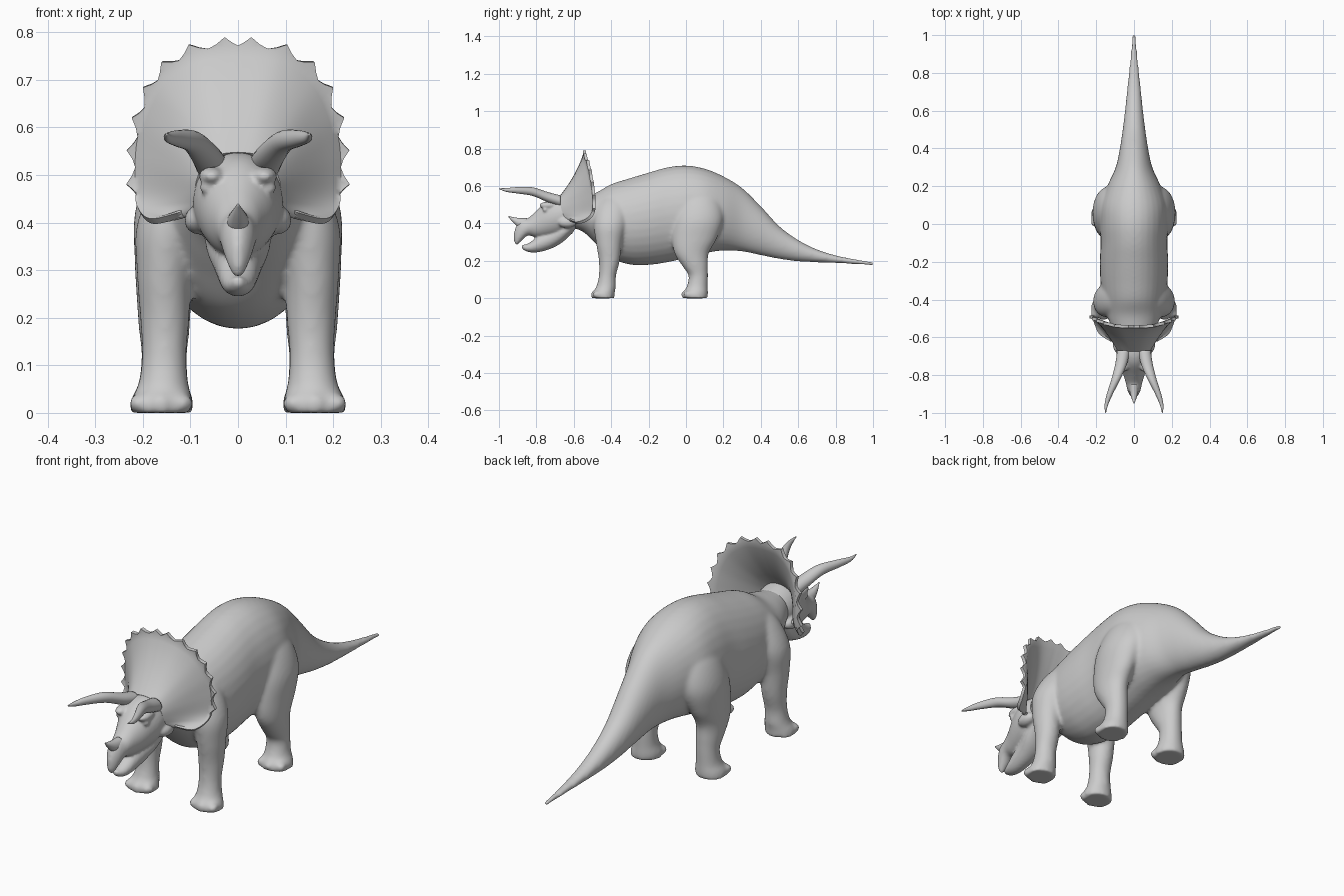
import bpy, bmesh
from mathutils import Vector, Matrix
from math import sin, cos, pi


def spline(keys, u):
    """Catmull-Rom through tuples, u in 0..len-1"""
    n = len(keys)
    i = min(int(u), n - 2)
    t = u - i
    p = [keys[max(0, min(n - 1, i + k))] for k in (-1, 0, 1, 2)]
    return [0.5 * (2 * b + (c - a) * t + (2 * a - 5 * b + 4 * c - d) * t * t
                   + (3 * b - a - 3 * c + d) * t ** 3) for a, b, c, d in zip(*p)]


def loft(bm, keys, axis, side=1, seg=32, sub=5):
    """keys: (x, y, z, radius_a, radius_b); rings lie across the 'Y' or 'Z' axis"""
    rings = []
    count = (len(keys) - 1) * sub
    for k in range(count + 1):
        x, y, z, ra, rb = spline(keys, k / sub)
        ra, rb = max(ra, .0015), max(rb, .0015)
        ring = []
        for s in range(seg):
            c, d = ra * cos(2 * pi * s / seg), rb * sin(2 * pi * s / seg)
            co = (x + c, y, z + d) if axis == 'Y' else (x + c, y + d, z)
            ring.append(bm.verts.new((co[0] * side, co[1], co[2])))
        rings.append(ring)
    for a, b in zip(rings, rings[1:]):
        for s in range(seg):
            bm.faces.new((a[s], a[s - 1], b[s - 1], b[s]))
    bm.faces.new(rings[0])
    bm.faces.new(rings[-1])


def span(rows):
    """(y, z_bottom, z_top, half_width) -> loft keys"""
    return [(0, y, (a + b) / 2, w, (b - a) / 2) for y, a, b, w in rows]


def ball(bm, co, size):
    bmesh.ops.create_uvsphere(bm, u_segments=16, v_segments=10, radius=1,
                              matrix=Matrix.Translation(co) @ Matrix.Diagonal((*size, 1)))


def finish(bm, name, voxel=0, smooth=6):
    bmesh.ops.recalc_face_normals(bm, faces=bm.faces)
    me = bpy.data.meshes.new(name)
    bm.to_mesh(me)
    bm.free()
    me.polygons.foreach_set("use_smooth", [True] * len(me.polygons))
    ob = bpy.data.objects.new(name, me)
    bpy.context.collection.objects.link(ob)
    if voxel:
        m = ob.modifiers.new("blend", 'REMESH')
        m.mode, m.voxel_size, m.use_smooth_shade = 'VOXEL', voxel, True
        m = ob.modifiers.new("soften", 'SMOOTH')
        m.factor, m.iterations = .5, smooth
    return ob


# trunk, neck and tail
bm = bmesh.new()
loft(bm, span([
    (-.62, .38, .53, .08), (-.55, .355, .545, .115), (-.48, .29, .565, .145),
    (-.40, .215, .61, .164), (-.30, .18, .642, .178), (-.20, .178, .672, .181),
    (-.10, .192, .70, .177), (0, .215, .71, .18), (.10, .24, .693, .176),
    (.20, .255, .652, .142), (.30, .25, .59, .097), (.40, .23, .492, .075),
    (.50, .21, .385, .060), (.60, .197, .312, .048), (.70, .192, .262, .038),
    (.80, .188, .23, .028), (.90, .182, .21, .018), (1.006, .174, .194, .009)]), 'Y')

# legs and toes, both sides
front_leg = [(.162, -.443, 0, .066, .062), (.16, -.441, .03, .064, .06),
             (.157, -.428, .06, .053, .053), (.155, -.42, .12, .047, .046),
             (.154, -.41, .2, .052, .056), (.155, -.412, .3, .058, .07),
             (.142, -.405, .4, .07, .088), (.10, -.39, .5, .062, .085),
             (.06, -.37, .57, .03, .05)]
hind_leg = [(.162, .047, 0, .067, .07), (.16, .05, .03, .065, .068),
            (.157, .06, .06, .053, .057), (.155, .066, .12, .048, .052),
            (.155, .05, .17, .053, .068), (.155, .03, .24, .058, .092),
            (.15, .045, .32, .067, .12), (.13, .065, .42, .087, .135),
            (.095, .07, .52, .087, .12), (.06, .06, .6, .06, .09)]
for side in (1, -1):
    for leg, toe_y in ((front_leg, -.487), (hind_leg, -.003)):
        loft(bm, leg, 'Z', side)
        for dx, dy in ((-.045, .012), (0, 0), (.045, .012)):
            ball(bm, (side * (.162 + dx), toe_y + dy, .02), (.024, .025, .021))
finish(bm, "body", .008, 14)

# skull with beak, lower jaw, brow and cheek bumps
bm = bmesh.new()
loft(bm, span([
    (-.56, .38, .52, .07), (-.62, .36, .538, .09), (-.68, .335, .547, .094),
    (-.74, .325, .525, .08), (-.80, .325, .468, .056), (-.845, .335, .428, .043),
    (-.882, .305, .42, .034), (-.906, .285, .39, .022), (-.92, .305, .35, .008)]), 'Y')
loft(bm, span([
    (-.60, .355, .43, .07), (-.66, .30, .41, .068), (-.72, .266, .375, .053),
    (-.78, .248, .34, .043), (-.825, .245, .305, .035), (-.857, .252, .288, .024),
    (-.878, .266, .288, .01)]), 'Y')
for side in (1, -1):
    ball(bm, (side * .055, -.735, .497), (.028, .05, .02))
    ball(bm, (side * .083, -.635, .405), (.03, .05, .03))
    ball(bm, (side * .068, -.752, .473), (.013, .015, .011))
finish(bm, "head", .006, 6)

# brow horns
bm = bmesh.new()
for side in (1, -1):
    loft(bm, [(.055, -.67, .52, .034, .03), (.068, -.74, .541, .031, .027),
              (.095, -.82, .57, .024, .023), (.128, -.9, .577, .016, .017),
              (.147, -.96, .579, .009, .01), (.15, -1, .586, .002, .002)], 'Y', side, 20)
finish(bm, "brow_horns")

# nose horn
bm = bmesh.new()
loft(bm, [(0, -.85, .395, .026, .033), (0, -.89, .402, .022, .027),
          (0, -.925, .42, .012, .014), (0, -.95, .438, .002, .002)], 'Y', 1, 16)
finish(bm, "nose_horn")

# frill: half shell between the skull and a toothed rim, mirrored
rim = [(0, -.542, .77), (.087, -.54, .757), (.157, -.522, .71), (.196, -.505, .635),
       (.212, -.493, .55), (.212, -.495, .465), (.203, -.525, .425),
       (.175, -.58, .405), (.115, -.618, .42)]
root = [(0, -.668, .543), (.03, -.668, .54), (.055, -.668, .53), (.07, -.668, .512),
        (.08, -.665, .49), (.084, -.66, .465), (.084, -.655, .445),
        (.082, -.65, .43), (.075, -.645, .415)]
bm = bmesh.new()
cols, rows = 44, 10
grid = []
for i in range(cols + 1):
    u = i * 8 / cols
    a, b = Vector(spline(root, u)), Vector(spline(rim, u))
    if i == 0:
        a.x = b.x = 0
    out = Vector((b.x, 0, b.z - .53)).normalized()
    line = []
    for j in range(rows + 1):
        t = j / rows
        p = a.lerp(b, t)
        p.y += .055 * t * (1 - t)
        line.append(p)
    if i <= 28:
        line.append(b + out * (.002 + .02 * (0, .35, 1, .35)[i % 4]))
    else:
        line.append(b + out * .004)
    grid.append([bm.verts.new(p) for p in line])
for g, h in zip(grid, grid[1:]):
    for j in range(rows + 1):
        bm.faces.new((g[j], h[j], h[j + 1], g[j + 1]))
frill = finish(bm, "frill")
frill.modifiers.new("mirror", 'MIRROR')
m = frill.modifiers.new("thickness", 'SOLIDIFY')
m.thickness, m.offset = .016, 0
m = frill.modifiers.new("crisp_rim", 'EDGE_SPLIT')
m.split_angle = pi / 4
